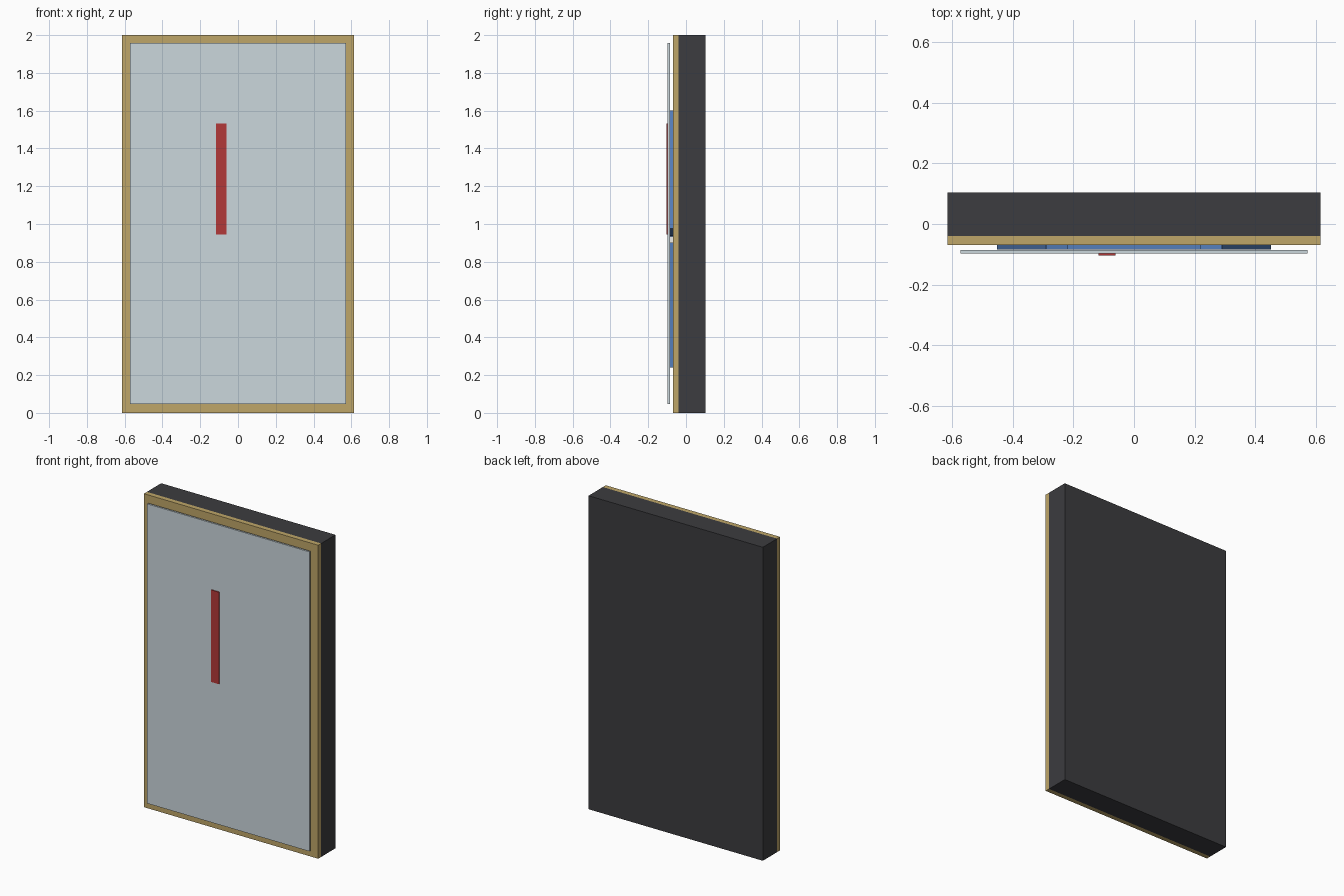
import bpy, bmesh
from math import sin, cos, radians

if "Cube" in bpy.data.objects:
    bpy.data.objects.remove(bpy.data.objects["Cube"])


def material(name, rgb, alpha=1.0):
    m = bpy.data.materials.new(name)
    m.diffuse_color = (*rgb, alpha)
    m.use_nodes = True
    m.node_tree.nodes["Principled BSDF"].inputs["Base Color"].default_value = m.diffuse_color
    return m


DARK = material("charcoal", (0.045, 0.045, 0.05))
WOOD = material("golden_wood", (0.52, 0.38, 0.14))
PANE = material("pale_glass", (0.6, 0.68, 0.72))
BLUE = material("blue_cloth", (0.09, 0.21, 0.5))
WHITE = material("white_cloth", (0.85, 0.85, 0.82))
RED = material("red_trim", (0.45, 0.04, 0.04))


def slab(name, outline, y0, y1, mat):
    """Extrude an (x, z) outline from the front y0 to the back y1."""
    bm = bmesh.new()
    face = bm.faces.new([bm.verts.new((x, y0, z)) for x, z in outline])
    out = bmesh.ops.extrude_face_region(bm, geom=[face])
    verts = [v for v in out["geom"] if isinstance(v, bmesh.types.BMVert)]
    bmesh.ops.translate(bm, verts=verts, vec=(0, y1 - y0, 0))
    bmesh.ops.recalc_face_normals(bm, faces=bm.faces)
    mesh = bpy.data.meshes.new(name)
    bm.to_mesh(mesh)
    bm.free()
    mesh.materials.append(mat)
    ob = bpy.data.objects.new(name, mesh)
    bpy.context.collection.objects.link(ob)
    return ob


def box(name, x0, x1, y0, y1, z0, z1, mat):
    return slab(name, [(x0, z0), (x1, z0), (x1, z1), (x0, z1)], y0, y1, mat)


W, H, BAR = 0.615, 2.0, 0.06

# Deep back case
box("back_case", -W, W, -0.04, 0.104, 0, H, DARK)

# Four-bar wooden frame on the front of the case
for side, s in (("left", -1), ("right", 1)):
    x0, x1 = sorted((s * W, s * (W - BAR)))
    box("frame_" + side, x0, x1, -0.07, -0.04, 0, H, WOOD)
box("frame_bottom", -W + BAR, W - BAR, -0.07, -0.04, 0, BAR, WOOD)
box("frame_top", -W + BAR, W - BAR, -0.07, -0.04, H - BAR, H, WOOD)

# Front pane standing just proud of the frame
box("front_pane", -0.573, 0.573, -0.098, -0.086, 0.046, 1.957, PANE)

# Mounted outfit behind the pane
F, B = -0.085, -0.04
box("shirt_body", -0.22, 0.22, F, B, 0.935, 1.6, BLUE)
box("waistband", -0.235, 0.235, F, B, 0.9, 0.935, WHITE)

# Tilted sleeves and trouser legs, mirrored left and right
tilt, width, length = radians(14.5), 0.16, 0.645
ax, az = sin(tilt) * length, -cos(tilt) * length
wx, wz = -cos(tilt) * width, -sin(tilt) * width
top = (0.29, 1.6)
sleeve = [top, (top[0] + wx, top[1] + wz),
          (top[0] + wx + ax, top[1] + wz + az), (top[0] + ax, top[1] + az)]
leg = [(0.02, 0.24), (0.22, 0.24), (0.22, 0.9), (0.02, 0.9)]
for side, s in (("left", -1), ("right", 1)):
    slab("sleeve_" + side, [(s * x, z) for x, z in sleeve], F + 0.001, B, BLUE)
    slab("trouser_leg_" + side, [(s * x, z) for x, z in leg], F, B, BLUE)

# Red stripe on the front of the pane
box("red_stripe", -0.117, -0.061, -0.104, -0.098, 0.945, 1.532, RED)
